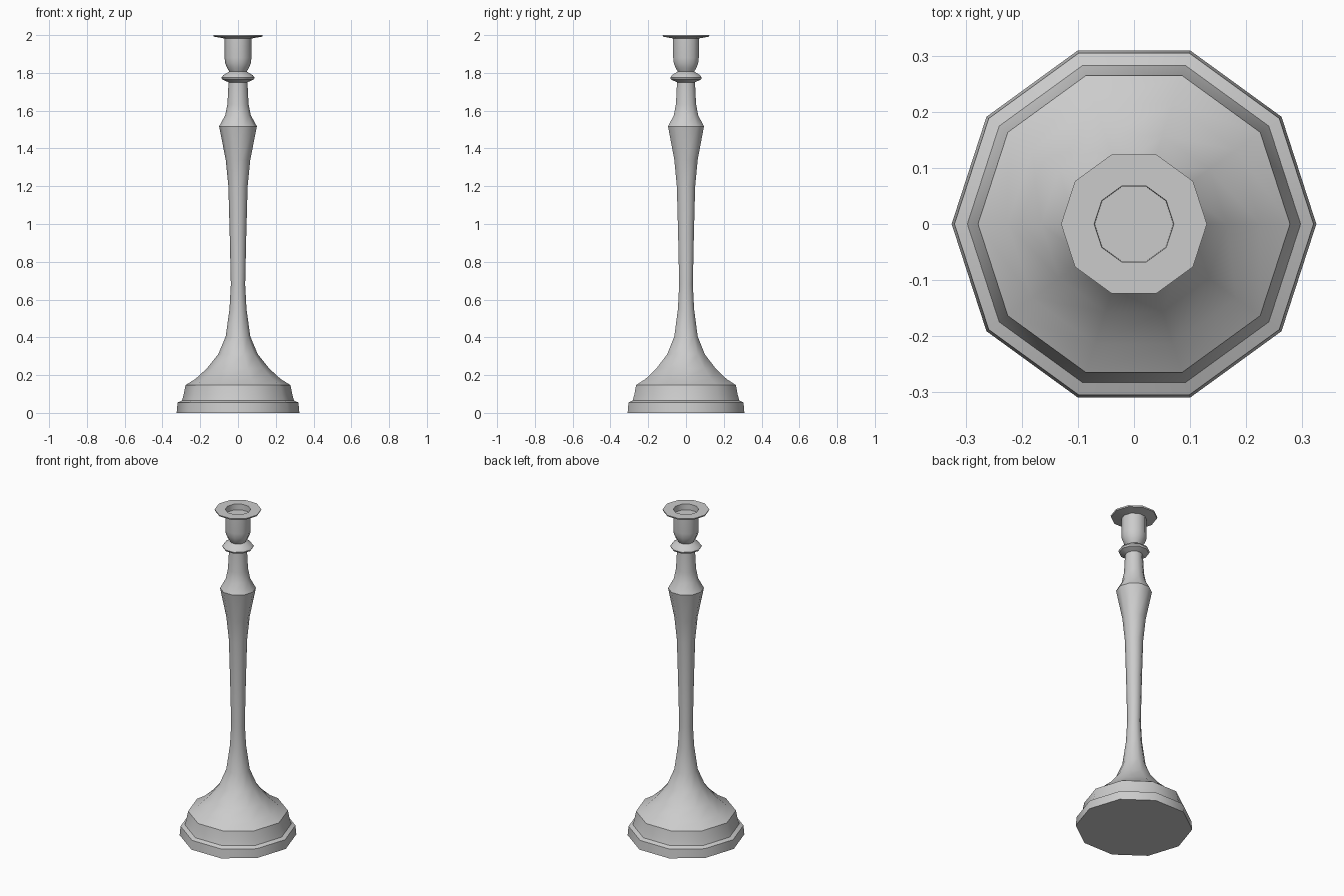
import bpy, bmesh, math

if "Cube" in bpy.data.objects:
    bpy.data.objects.remove(bpy.data.objects["Cube"])

SIDES = 10


def lathe(name, profile):
    """Revolve (radius, z) points into a ten-sided shell; radius 0 makes a cap."""
    bm = bmesh.new()
    rings = []
    for r, z in profile:
        if r == 0:
            rings.append([bm.verts.new((0, 0, z))] * SIDES)
        else:
            rings.append([bm.verts.new((r * math.cos(math.tau * i / SIDES),
                                        r * math.sin(math.tau * i / SIDES), z))
                          for i in range(SIDES)])
    for a, b in zip(rings, rings[1:]):
        for i in range(SIDES):
            j = (i + 1) % SIDES
            corners = list(dict.fromkeys((a[i], a[j], b[j], b[i])))
            bm.faces.new(corners)
    mesh = bpy.data.meshes.new(name)
    bm.to_mesh(mesh)
    bm.free()
    obj = bpy.data.objects.new(name, mesh)
    bpy.context.collection.objects.link(obj)
    bpy.ops.object.select_all(action='DESELECT')
    obj.select_set(True)
    bpy.context.view_layer.objects.active = obj
    bpy.ops.object.shade_smooth_by_angle(angle=math.radians(37.5))
    return obj


# Stepped foot with closed underside
lathe("foot", [(0, 0), (.325, 0), (.32, .055), (.297, .065), (.288, .095), (.278, .147)])

# Flared lower stem tapering up to the shoulder
lathe("stem", [(.278, .147), (.225, .18), (.165, .235), (.105, .31), (.065, .405),
               (.045, .55), (.038, .68), (.044, .95), (.051, 1.2), (.065, 1.34),
               (.1, 1.517)])

# Shoulder and neck
lathe("neck", [(.1, 1.517), (.068, 1.575), (.056, 1.635), (.05, 1.75)])

# Collar ring under the socket
lathe("collar", [(.05, 1.75), (.083, 1.765), (.088, 1.775), (.078, 1.788), (.046, 1.807)])

# Candle socket with drip flange and recessed hole
lathe("socket", [(.046, 1.807), (.057, 1.825), (.068, 1.852), (.071, 1.88), (.071, 1.982),
                 (.128, 1.992), (.13, 2.0), (.071, 2.0), (.07, 1.965), (0, 1.965)])
